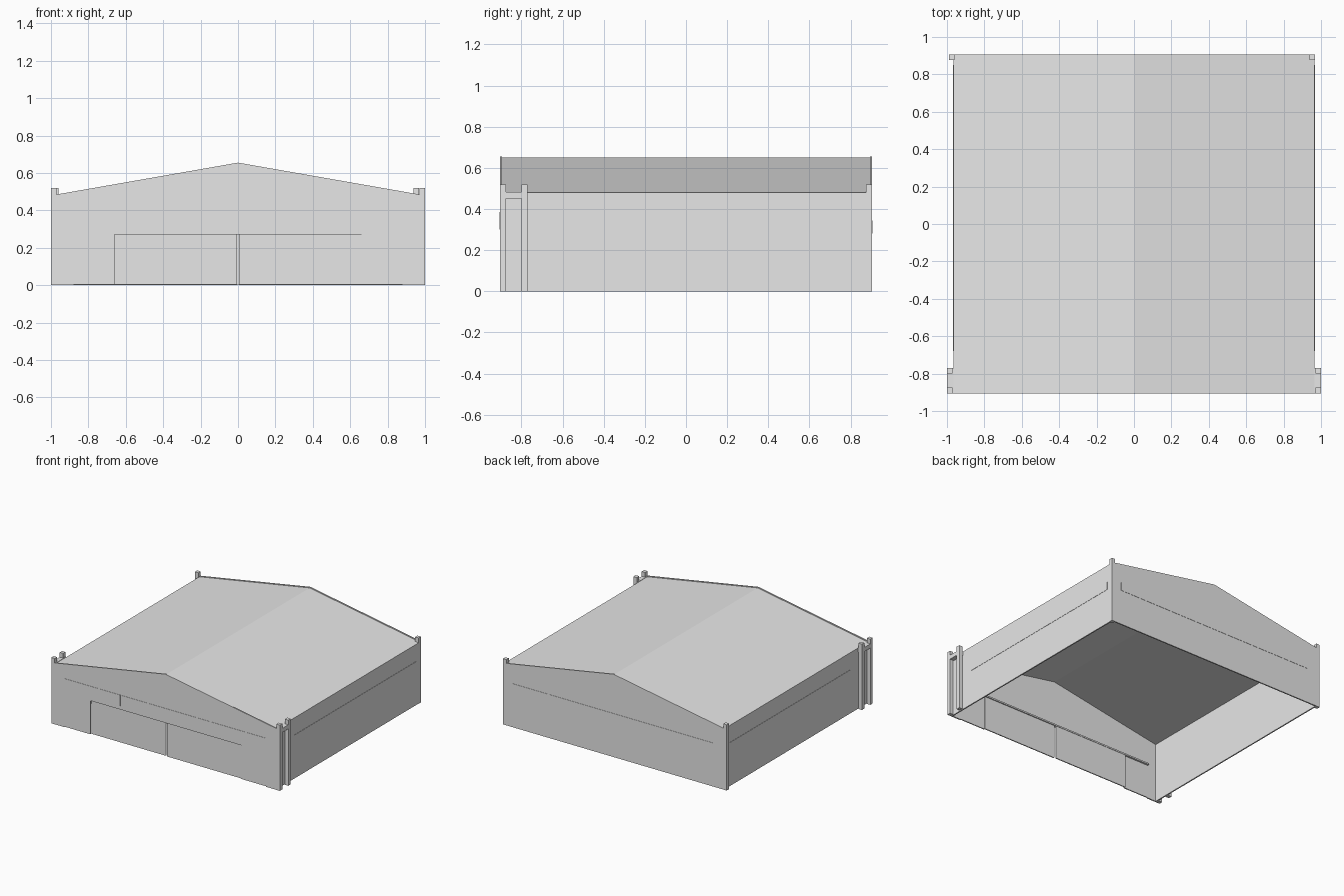
import bpy, bmesh
from mathutils import Vector

old = bpy.data.objects.get("Cube")
if old:
    bpy.data.objects.remove(old, do_unlink=True)

grey = bpy.data.materials.new("plain_grey")
grey.use_nodes = True
grey.diffuse_color = (0.8, 0.8, 0.8, 1)
grey.node_tree.nodes["Principled BSDF"].inputs["Base Color"].default_value = (0.8, 0.8, 0.8, 1)

FRONT, BACK, SIDE = -0.905, 0.905, 0.965
EAVE, RIDGE, THICK = 0.485, 0.655, 0.01


def finish(name, bm):
    bmesh.ops.recalc_face_normals(bm, faces=bm.faces)
    mesh = bpy.data.meshes.new(name)
    bm.to_mesh(mesh)
    bm.free()
    mesh.materials.append(grey)
    obj = bpy.data.objects.new(name, mesh)
    bpy.context.collection.objects.link(obj)
    return obj


def box(name, x, y, z):
    """Box from (min, max) pairs."""
    bm = bmesh.new()
    bmesh.ops.create_cube(bm, size=1)
    for v in bm.verts:
        v.co = Vector([(r[0] + r[1]) / 2 + c * (r[1] - r[0])
                       for c, r in zip(v.co, (x, y, z))])
    return finish(name, bm)


def prism(name, outline, y0, y1):
    """Extrude an x/z outline from y0 to y1."""
    bm = bmesh.new()
    face = bm.faces.new([bm.verts.new((x, y0, z)) for x, z in outline])
    new = bmesh.ops.extrude_face_region(bm, geom=[face])["geom"]
    moved = [v for v in new if isinstance(v, bmesh.types.BMVert)]
    bmesh.ops.translate(bm, verts=moved, vec=(0, y1 - y0, 0))
    return finish(name, bm)


# Gabled end walls; the front one is notched for the doors
DOOR, HEAD = 0.88, 0.27
gable = [(0.97, 0), (0.97, EAVE), (0, RIDGE), (-0.97, EAVE), (-0.97, 0)]
notch = [(-DOOR, 0), (-DOOR, HEAD), (DOOR, HEAD), (DOOR, 0)]
prism("front_wall", gable + notch, FRONT, FRONT + THICK)
prism("back_wall", [(x * SIDE / 0.97, z) for x, z in gable], BACK - THICK, BACK)

# Low pitched roof slightly below the gable tops
top = [(SIDE, EAVE - 0.005), (0, RIDGE - 0.005), (-SIDE, EAVE - 0.005)]
under = [(x, z - THICK) for x, z in reversed(top)]
prism("roof", top + under, FRONT + THICK, BACK - THICK)

# Side walls, window strips and front corner frames
for s, side in ((1, "left"), (-1, "right")):
    def across(a, b):
        return tuple(sorted((s * a, s * b)))

    box(f"{side}_wall", across(SIDE - THICK, SIDE), (FRONT + THICK, BACK - THICK),
        (0, EAVE - 0.005))
    box(f"{side}_window_strip", across(SIDE, SIDE + 0.002), (-0.68, 0.85), (0.28, 0.345))
    box(f"{side}_front_post", across(0.97, 1), (FRONT, -0.875), (0, 0.52))
    box(f"{side}_inner_post", across(0.97, 1), (-0.8, -0.77), (0, 0.52))
    box(f"{side}_post_lintel", across(SIDE, 1), (FRONT, -0.77), (0.45, EAVE - 0.002))

# Rear corner posts
box("left_rear_post", (0.937, 0.967), (0.876, BACK), (0, 0.52))
box("right_rear_post", (-0.99, -0.96), (0.876, BACK), (0, 0.52))

# Window strips on the end walls
box("back_window_strip", (-DOOR, DOOR), (BACK, BACK + 0.002), (0.28, 0.345))
for i, (a, b) in enumerate(((-0.89, -0.396), (-0.394, 0.394), (0.396, DOOR))):
    box(f"front_window_{i + 1}", (a, b), (FRONT - 0.002, FRONT), (0.3, 0.385))

# Sliding door leaves: outer pairs stand forward, with a slit at the middle
WIDTH = DOOR / 4
for i in range(8):
    a = -DOOR + i * WIDTH
    b = a + WIDTH
    if i == 3:
        b -= 0.006
    if i == 4:
        a += 0.006
    depth = FRONT + (0.002 if i in (0, 7) else 0.014 if i in (1, 2, 3) else 0.009)
    box(f"door_leaf_{i + 1}", (a, b), (depth, depth + 0.008), (0.003, HEAD))

# Door track behind the door head
box("door_track", (-DOOR, DOOR), (FRONT + THICK, FRONT + 0.025), (HEAD, HEAD + 0.012))
